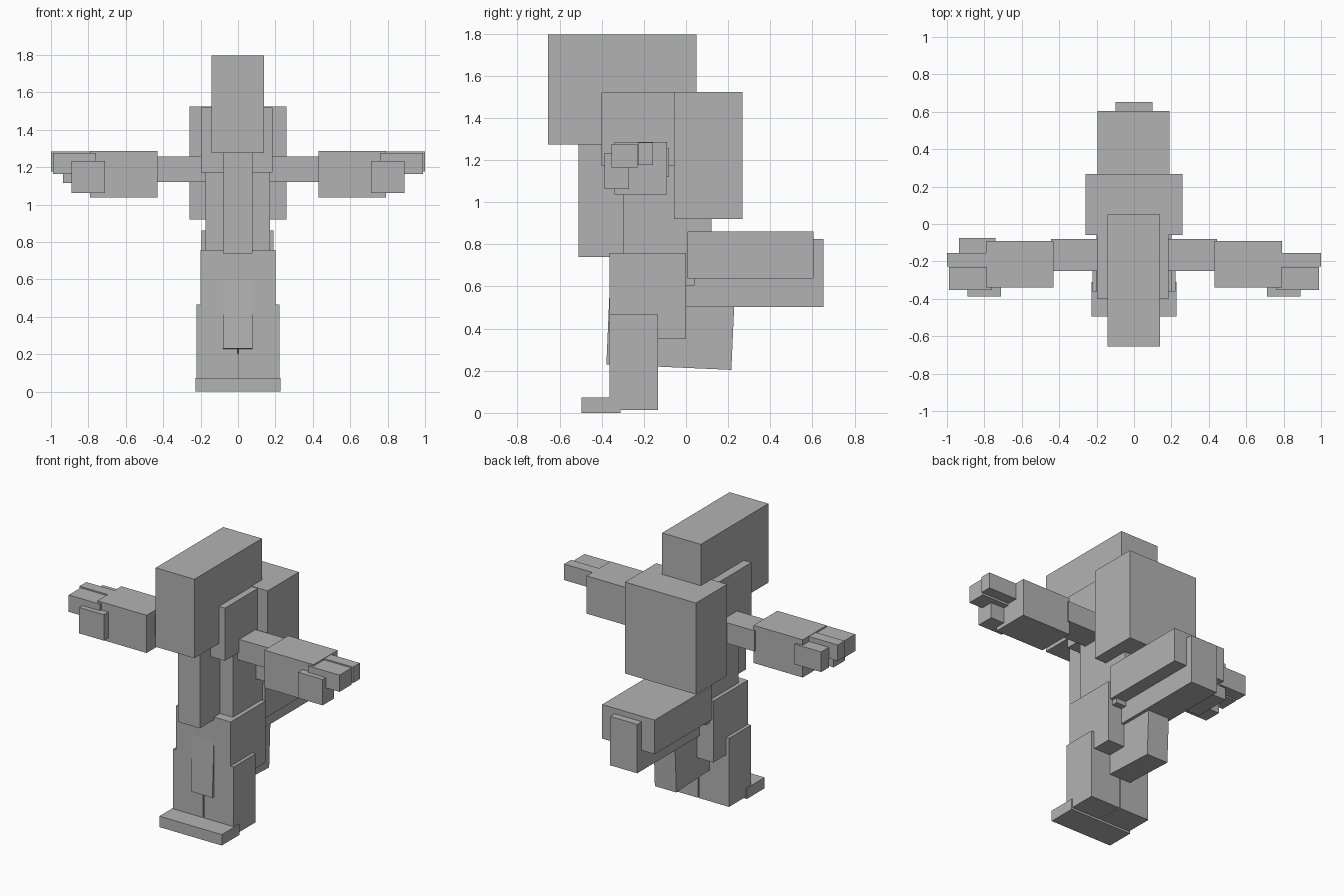
import bpy
from math import radians
from mathutils import Vector

cube = bpy.data.objects.get("Cube")
if cube:
    bpy.data.objects.remove(cube, do_unlink=True)

grey = bpy.data.materials.new("plain_grey")
grey.use_nodes = True
colour = (0.45, 0.45, 0.45, 1.0)
grey.diffuse_color = colour
grey.node_tree.nodes["Principled BSDF"].inputs["Base Color"].default_value = colour


def box(name, xs, ys, zs, tilt=0.0):
    """Flat sided block spanning the given ranges, tilted about x."""
    low, high = (Vector(corner) for corner in zip(xs, ys, zs))
    bpy.ops.mesh.primitive_cube_add(size=1, location=(low + high) / 2)
    ob = bpy.context.object
    ob.name = name
    ob.scale = high - low
    ob.rotation_euler.x = radians(tilt)
    ob.data.materials.append(grey)
    return ob


def pair(name, xs, ys, zs):
    """Matching blocks on the left (+x) and right (-x)."""
    box("left_" + name, xs, ys, zs)
    box("right_" + name, (-xs[1], -xs[0]), ys, zs)


# Head and beard
box("head", (-0.143, 0.14), (-0.655, 0.05), (1.275, 1.797))
box("beard", (-0.08, 0.078), (-0.51, -0.28), (0.74, 1.28))

# Body and backpack
box("chest", (-0.198, 0.184), (-0.40, 0.0), (1.172, 1.52))
box("waist", (-0.175, 0.172), (-0.30, 0.12), (0.74, 1.25))
box("pelvis", (-0.17, 0.17), (-0.30, 0.04), (0.605, 0.80))
box("buckle", (-0.03, 0.03), (-0.363, -0.30), (0.69, 0.75))
box("backpack", (-0.26, 0.258), (-0.058, 0.268), (0.92, 1.524))

# Rear block with its narrower core
box("rear_block", (-0.195, 0.19), (0.008, 0.605), (0.637, 0.862))
box("rear_core", (-0.10, 0.098), (0.0, 0.652), (0.503, 0.826))

# Hanging cloth block, tilted
box("loincloth", (-0.08, 0.077), (-0.369, 0.225), (0.217, 0.643), tilt=-2.5)

# Legs
pair("thigh", (0.0, 0.20), (-0.362, 0.0), (0.352, 0.758))
pair("shin", (0.004, 0.222), (-0.362, -0.132), (0.014, 0.467))
pair("foot", (0.0, 0.228), (-0.495, -0.31), (0.0, 0.072))

# Arms
pair("upper_arm", (0.16, 0.445), (-0.25, -0.08), (1.12, 1.257))
pair("forearm", (0.43, 0.79), (-0.34, -0.09), (1.037, 1.286))

# Hands
pair("thumb", (0.71, 0.89), (-0.387, -0.27), (1.062, 1.233))
pair("wide_finger", (0.76, 0.99), (-0.354, -0.23), (1.165, 1.276))
pair("narrow_finger", (0.76, 1.0), (-0.227, -0.156), (1.177, 1.283))
box("right_little_finger", (-0.935, -0.74), (-0.156, -0.076), (1.117, 1.25))
